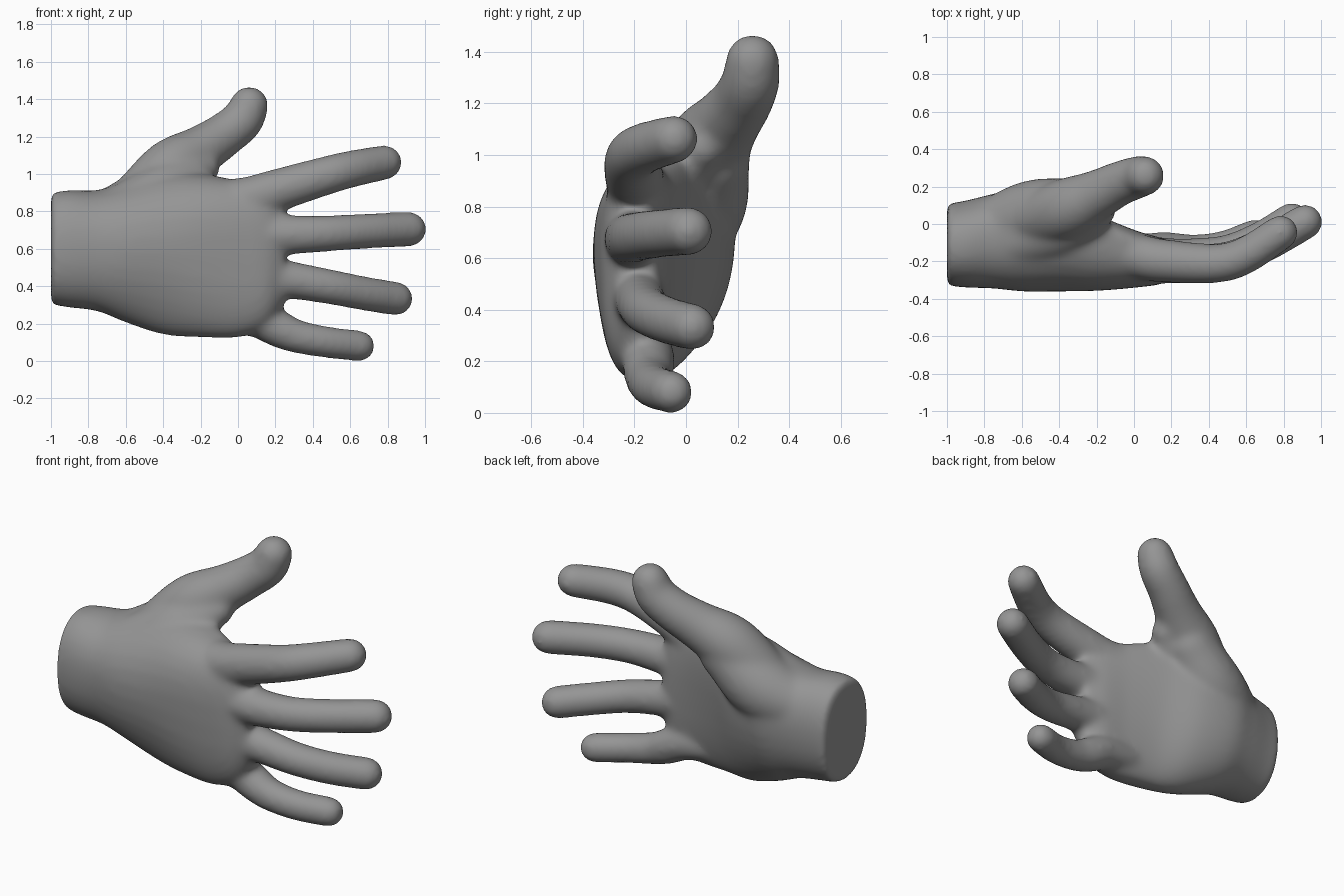
import bpy
import bmesh
from math import cos, sin, pi, copysign
from mathutils import Vector, Matrix

if "Cube" in bpy.data.objects:
    bpy.data.objects.remove(bpy.data.objects["Cube"])

skin = bpy.data.materials.new("mid grey")
skin.use_nodes = True
GREY = (0.3, 0.3, 0.3, 1)
skin.diffuse_color = GREY
skin.node_tree.nodes["Principled BSDF"].inputs["Base Color"].default_value = GREY

bm = bmesh.new()
SIDES = 32


def smooth_path(points, steps=6):
    """Catmull-Rom interpolation through tuples of any length."""
    pts = [Vector(p) for p in points]
    pts = [2 * pts[0] - pts[1]] + pts + [2 * pts[-1] - pts[-2]]
    out = []
    for a, b, c, d in zip(pts, pts[1:], pts[2:], pts[3:]):
        for i in range(steps):
            t = i / steps
            out.append((2 * b + (c - a) * t + (2 * a - 5 * b + 4 * c - d) * t ** 2
                        + (3 * b - a - 3 * c + d) * t ** 3) / 2)
    return out + [pts[-2]]


def loft(rings):
    loops = [[bm.verts.new(p) for p in ring] for ring in rings]
    for a, b in zip(loops, loops[1:]):
        for i in range(SIDES):
            j = (i + 1) % SIDES
            bm.faces.new((a[i], a[j], b[j], b[i]))
    bm.faces.new(loops[0][::-1])
    bm.faces.new(loops[-1])


def palm_ring(s):
    """Section with an upright domed back and a sloping palm side."""
    x, cz, hz, mid, back, front, slope, power = s
    ring = []
    for i in range(SIDES):
        t = 2 * pi * i / SIDES
        c, d = cos(t), sin(t)
        dz = hz * copysign(abs(c) ** power, c)
        depth = front if d > 0 else -(back + 1.4 * slope * dz)
        ring.append((x, mid + slope * dz + depth * abs(d) ** power, cz + dz))
    return ring


def digit(points):
    """Tapered tube of (x, y, z, radius) with round ends."""
    path = smooth_path(points)
    rings = []
    for i, p in enumerate(path):
        ahead = path[min(i + 1, len(path) - 1)].xyz - path[max(i - 1, 0)].xyz
        u = ahead.cross(Vector((0, 1, 0))).normalized()
        v = ahead.cross(u).normalized()
        rings.append([p.xyz + p.w * (cos(2 * pi * k / SIDES) * u + sin(2 * pi * k / SIDES) * v)
                      for k in range(SIDES)])
    loft(rings)
    for p in (path[0], path[-1]):
        bmesh.ops.create_icosphere(bm, subdivisions=3, radius=p.w,
                                   matrix=Matrix.Translation(p.xyz))


# Wrist and palm: x, centre z, half height, middle y, back depth, palm depth, slope, roundness
loft([palm_ring(s) for s in smooth_path([
    (-1.0, .60, .30, -.11, .22, .22, 0, .9),
    (-.9, .60, .315, -.11, .23, .235, .03, .9),
    (-.75, .59, .325, -.08, .265, .24, .09, .9),
    (-.6, .585, .38, -.05, .31, .235, .14, .95),
    (-.4, .58, .44, -.05, .31, .19, .16, .95),
    (-.2, .565, .44, -.09, .265, .12, .14, .8),
    (0, .545, .42, -.14, .2, .1, .07, .72),
    (.15, .55, .37, -.175, .145, .1, 0, .72),
    (.25, .57, .27, -.18, .09, .06, -.02, .8)])])

# Thumb mound, thumb web, thumb, index, middle, ring and little finger
for points in (
    [(-.84, -.06, .69, .15), (-.56, .045, .8, .185), (-.34, .1, .98, .15)],
    [(-.6, -.09, .79, .16), (-.4, -.035, .91, .15), (-.25, .03, .99, .115),
     (-.18, .07, 1.03, .085)],
    [(-.55, .01, .84, .15), (-.36, .08, 1.02, .165), (-.2, .155, 1.125, .135),
     (-.08, .215, 1.205, .12), (.02, .25, 1.285, .114), (.06, .258, 1.365, .105)],
    [(-.15, -.12, .84, .12), (.05, -.18, .865, .12), (.2, -.2, .91, .115),
     (.45, -.21, .985, .105), (.6, -.165, 1.025, .1), (.785, -.045, 1.062, .094)],
    [(-.05, -.18, .67, .11), (.12, -.2, .675, .115), (.3, -.21, .675, .105),
     (.5, -.19, .683, .097), (.7, -.11, .695, .095), (.915, .012, .705, .095)],
    [(-.05, -.16, .48, .11), (.12, -.18, .455, .11), (.3, -.175, .43, .1),
     (.5, -.15, .395, .094), (.68, -.075, .36, .092), (.845, .025, .333, .092)],
    [(-.1, -.14, .25, .08), (.1, -.145, .225, .1), (.22, -.145, .17, .1),
     (.32, -.145, .13, .09), (.48, -.12, .1, .085), (.65, -.055, .08, .084)],
):
    digit(points)

bmesh.ops.recalc_face_normals(bm, faces=bm.faces)
mesh = bpy.data.meshes.new("hand")
bm.to_mesh(mesh)
bm.free()
mesh.materials.append(skin)
hand = bpy.data.objects.new("hand", mesh)
bpy.context.collection.objects.link(hand)

# Fuse the overlapping parts into one skin and soften the webs
fuse = hand.modifiers.new("Fuse", 'REMESH')
fuse.mode = 'VOXEL'
fuse.voxel_size = 0.015
fuse.use_smooth_shade = True
soften = hand.modifiers.new("Soften", 'SMOOTH')
soften.factor = 0.5
soften.iterations = 28
